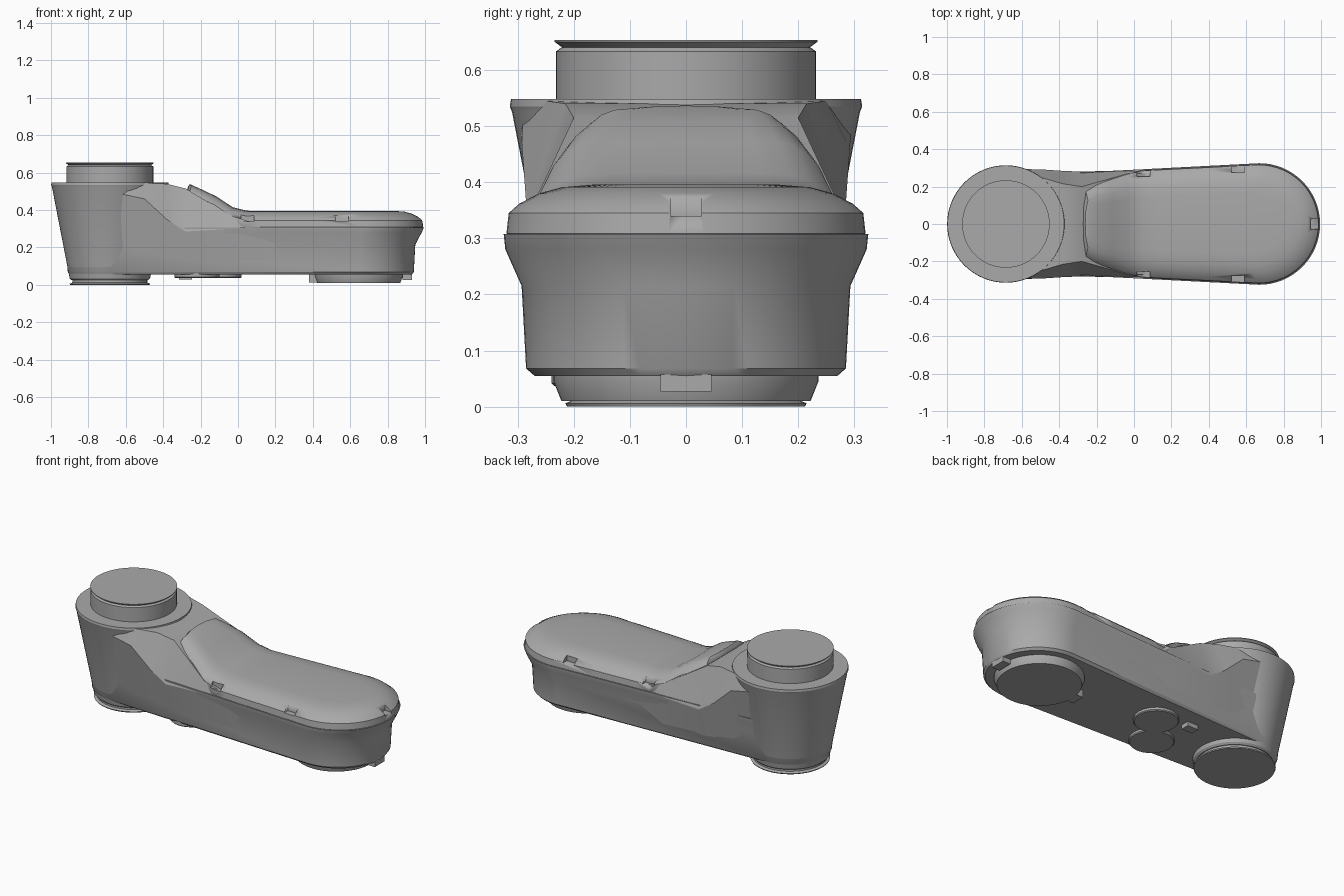
import bpy, bmesh
from math import sin, cos, pi

cube = bpy.data.objects.get("Cube")
if cube:
    bpy.data.objects.remove(cube, do_unlink=True)

grey = bpy.data.materials.new("cast grey")
grey.use_nodes = True
colour = (0.4, 0.4, 0.4, 1)
grey.diffuse_color = colour
grey.node_tree.nodes["Principled BSDF"].inputs["Base Color"].default_value = colour


def finish(name, bm, angle=30):
    bmesh.ops.recalc_face_normals(bm, faces=bm.faces)
    mesh = bpy.data.meshes.new(name)
    bm.to_mesh(mesh)
    bm.free()
    mesh.materials.append(grey)
    ob = bpy.data.objects.new(name, mesh)
    bpy.context.collection.objects.link(ob)
    bpy.ops.object.select_all(action="DESELECT")
    ob.select_set(True)
    bpy.context.view_layer.objects.active = ob
    bpy.ops.object.shade_smooth_by_angle(angle=angle * pi / 180)
    return ob


def lathe(name, cx, cy, profile, n=64):
    """Solid of revolution from (radius, height) pairs."""
    bm = bmesh.new()
    rings = [[bm.verts.new((cx + r * cos(2 * pi * i / n), cy + r * sin(2 * pi * i / n), z))
              for i in range(n)] for r, z in profile]
    for a, b in zip(rings, rings[1:]):
        for i in range(n):
            j = (i + 1) % n
            bm.faces.new((a[i], a[j], b[j], b[i]))
    bm.faces.new(rings[0])
    bm.faces.new(rings[-1])
    return finish(name, bm)


def stack(name, layers):
    """Stack half outlines (tip to tip, y >= 0), mirrored in y, and cap both ends."""
    bm = bmesh.new()
    rings = []
    for half in layers:
        left = [bm.verts.new(p) for p in half]
        right = [bm.verts.new((x, -y, z)) for x, y, z in half[1:-1]]
        rings.append(left + right[::-1])
    n = len(rings[0])
    for a, b in zip(rings, rings[1:]):
        for i in range(n):
            j = (i + 1) % n
            bm.faces.new((a[i], a[j], b[j], b[i]))
    for ring in (rings[0], rings[-1]):
        for i in range(n // 2):
            quad = [ring[i], ring[i + 1], ring[-i - 1], ring[-i]]
            bm.faces.new(list(dict.fromkeys(quad)))
    return finish(name, bm, 35)


def block(name, centre, size):
    bm = bmesh.new()
    bmesh.ops.create_cube(bm, size=1)
    for v in bm.verts:
        v.co = [c + s * k for c, s, k in zip(centre, size, v.co)]
    return finish(name, bm)


def arc(cx, r, start, end, n=16):
    return [(cx + r * cos(start + (end - start) * i / n),
             max(0, r * sin(start + (end - start) * i / n))) for i in range(n + 1)]


# Tapered tower with its top lip
TOWER = -0.685
lathe("tower", TOWER, 0, [(0.205, 0.025), (0.215, 0.035), (0.31, 0.525),
                          (0.314, 0.535), (0.312, 0.548)])
lathe("top_collar", TOWER, 0, [(0.232, 0.5), (0.232, 0.633), (0.222, 0.64)])
lathe("top_cap", TOWER, 0, [(0.215, 0.636), (0.234, 0.65), (0.234, 0.653)])
lathe("tower_foot", TOWER, 0, [(0.212, 0), (0.215, 0.006), (0.2, 0.012), (0.2, 0.04)])

# Arm body flaring outward toward the upper rim
body = []
for z, r_left, r_right, x_right in ((0.055, 0.215, 0.27, 0.66), (0.068, 0.225, 0.285, 0.655),
                                    (0.215, 0.235, 0.293, 0.655), (0.28, 0.25, 0.322, 0.66),
                                    (0.308, 0.255, 0.325, 0.67)):
    outline = arc(TOWER, r_left, pi, pi / 2) + arc(x_right, r_right, pi / 2, 0)
    body.append([(x, y, z) for x, y in outline])
stack("arm_body", body)

# Saddle between tower and arm: x, top (half width, z), shoulder (half width, z), foot half width
stations = ((-0.69, 0.29, 0.545, 0.295, 0.5, 0.2), (-0.5, 0.25, 0.545, 0.292, 0.46, 0.225),
            (-0.38, 0.215, 0.54, 0.284, 0.35, 0.232), (-0.28, 0.2, 0.515, 0.28, 0.285, 0.238),
            (-0.03, 0.27, 0.365, 0.287, 0.3, 0.25), (0.2, 0.27, 0.3, 0.28, 0.28, 0.26))
bm = bmesh.new()
rows = []
for x, wt, zt, ws, zs, wf in stations:
    half = [(wf, 0.08), (ws, zs), (wt, zt)]
    pts = half + [(-w, z) for w, z in half[::-1]]
    rows.append([bm.verts.new((x, w, z)) for w, z in pts])
for a, b in zip(rows, rows[1:]):
    for i in range(6):
        j = (i + 1) % 6
        bm.faces.new((a[i], a[j], b[j], b[i]))
bm.faces.new(rows[0])
bm.faces.new(rows[-1])
finish("saddle", bm, 25)

# Domed cover that climbs toward the tower
side = [(-0.275, 0), (-0.272, 0.1), (-0.26, 0.185), (-0.21, 0.213), (-0.13, 0.24),
        (-0.04, 0.27), (0.04, 0.288), (0.12, 0.294), (0.4, 0.308)]
rim = side + arc(0.67, 0.322, pi / 2, 0)


def climb(x):
    t = max(0, 0.06 - x)
    return min(0.45 * t, 2.5 * t * t)


cover = []
for inset, z in ((0.02, 0.28), (0.002, 0.309), (0.006, 0.345), (0.025, 0.362),
                 (0.06, 0.38), (0.1, 0.391), (0.16, 0.396)):
    layer = []
    for x, y in rim:
        px = 0.2 + (x - 0.2) * (1 - inset / 0.79) if x > 0.2 else x + 0.3 * inset * (0.2 - x)
        py = y * (1 - inset / 0.32)
        layer.append((px, py, z + climb(px)))
    cover.append(layer)
lid = stack("cover", cover)

# Screw pockets cut into the cover edge
pockets = [(0.05, 0.29), (0.05, -0.29), (0.555, 0.31), (0.555, -0.31), (0.985, 0)]
for x, y in pockets:
    size = (0.07, 0.07, 0.2) if y else (0.08, 0.055, 0.2)
    cutter = block("pocket_cutter", (x, y, 0.44), size)
    cutter.hide_render = True
    mod = lid.modifiers.new("pocket", "BOOLEAN")
    mod.operation = "DIFFERENCE"
    mod.solver = "EXACT"
    mod.object = cutter
    bpy.context.view_layer.objects.active = lid
    bpy.ops.object.modifier_apply(modifier=mod.name)
    bpy.data.objects.remove(cutter, do_unlink=True)

# Underside: joint disc, its tabs and the two-lobed plate
lathe("joint_disc", 0.645, 0, [(0.222, 0.01), (0.236, 0.045), (0.236, 0.07)])
block("inner_tab", (0.41, 0, 0.036), (0.06, 0.08, 0.045))
block("outer_tab", (0.905, 0, 0.042), (0.05, 0.09, 0.03))
for name, x, y in (("plate_lobe_left", -0.1, 0.06), ("plate_lobe_right", -0.22, -0.12)):
    lathe(name, x, y, [(0.115, 0.037), (0.12, 0.042), (0.12, 0.07)], 20)
block("plate_tab", (-0.28, 0.12, 0.045), (0.07, 0.05, 0.03))
